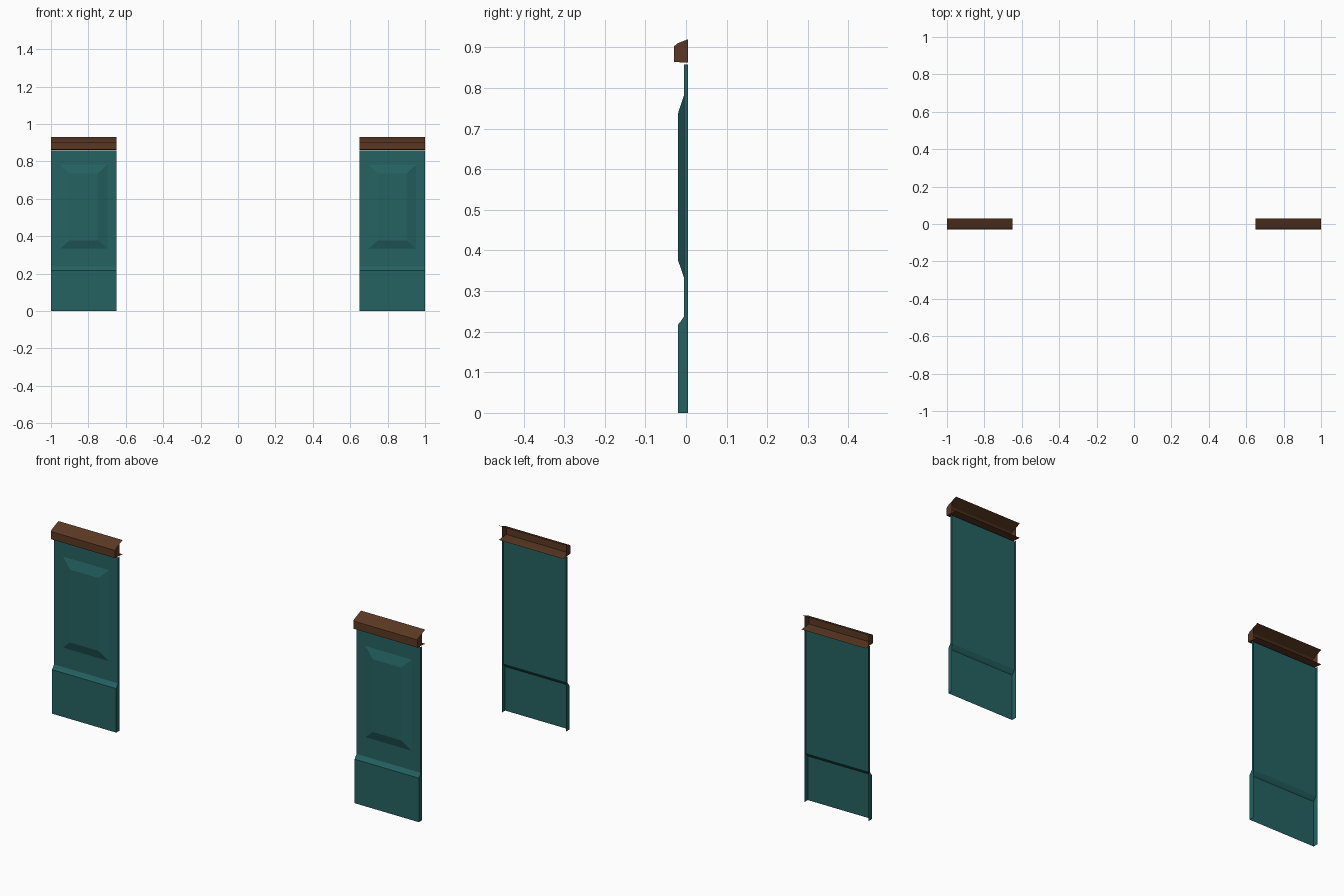
import bpy

if "Cube" in bpy.data.objects:
    bpy.data.objects.remove(bpy.data.objects["Cube"])


def material(name, rgb):
    m = bpy.data.materials.new(name)
    m.diffuse_color = (*rgb, 1.0)
    m.use_nodes = True
    m.node_tree.nodes["Principled BSDF"].inputs["Base Color"].default_value = m.diffuse_color
    return m


teal = material("teal paint", (0.0185, 0.122, 0.122))
brown = material("brown wood", (0.102, 0.0395, 0.0168))

HALF = 0.175      # half width of one panel
RETURN_Y = 0.005  # depth of the side returns


def make(name, verts, faces, mat, cx):
    me = bpy.data.meshes.new(name)
    me.from_pydata(verts, [], faces)
    me.materials.append(mat)
    ob = bpy.data.objects.new(name, me)
    ob.location.x = cx
    bpy.context.collection.objects.link(ob)
    return ob


def moulding(name, profile, mat, cx, ends):
    """Open-backed sheet swept along x; ends lists the (y, z) polygons closing each side."""
    n = len(profile)
    verts = [(x, y, z) for x in (-HALF, HALF) for y, z in profile]
    faces = [(i, i + 1, n + i + 1, n + i) for i in range(n - 1)]
    for poly in ends:
        for x, pts in ((HALF, poly), (-HALF, poly[::-1])):
            start = len(verts)
            verts += [(x, y, z) for y, z in pts]
            faces.append(tuple(range(start, len(verts))))
    return make(name, verts, faces, mat, cx)


# Profiles (y, z), running from the top down the front
wall = [(-0.005, 0.858), (-0.005, 0.237), (-0.014, 0.224), (-0.02, 0.217), (-0.02, 0)]
wall_ends = [[a, b, (RETURN_Y, b[1]), (RETURN_Y, a[1])] for a, b in zip(wall, wall[1:])]
rail = [(0.03, 0.93), (RETURN_Y, 0.92), (-0.02, 0.91), (-0.03, 0.902),
        (-0.03, 0.864), (RETURN_Y, 0.862), (0.03, 0.86)]

for side, cx in (("left", -0.825), ("right", 0.825)):
    # Wainscot sheet with baseboard
    moulding(side + "_wall_panel", wall, teal, cx, wall_ends)
    # Cap rail, open at the back, ends closed only over the front part
    moulding(side + "_cap_rail", rail, brown, cx, [rail[1:6]])
    # Raised field with wide bevels
    verts = []
    for hw, z0, z1, y in ((0.126, 0.333, 0.782, -0.005), (0.077, 0.377, 0.736, -0.02)):
        verts += [(-hw, y, z0), (hw, y, z0), (hw, y, z1), (-hw, y, z1)]
    faces = [(i, (i + 1) % 4, 4 + (i + 1) % 4, 4 + i) for i in range(4)] + [(4, 5, 6, 7)]
    make(side + "_raised_field", verts, faces, teal, cx)
